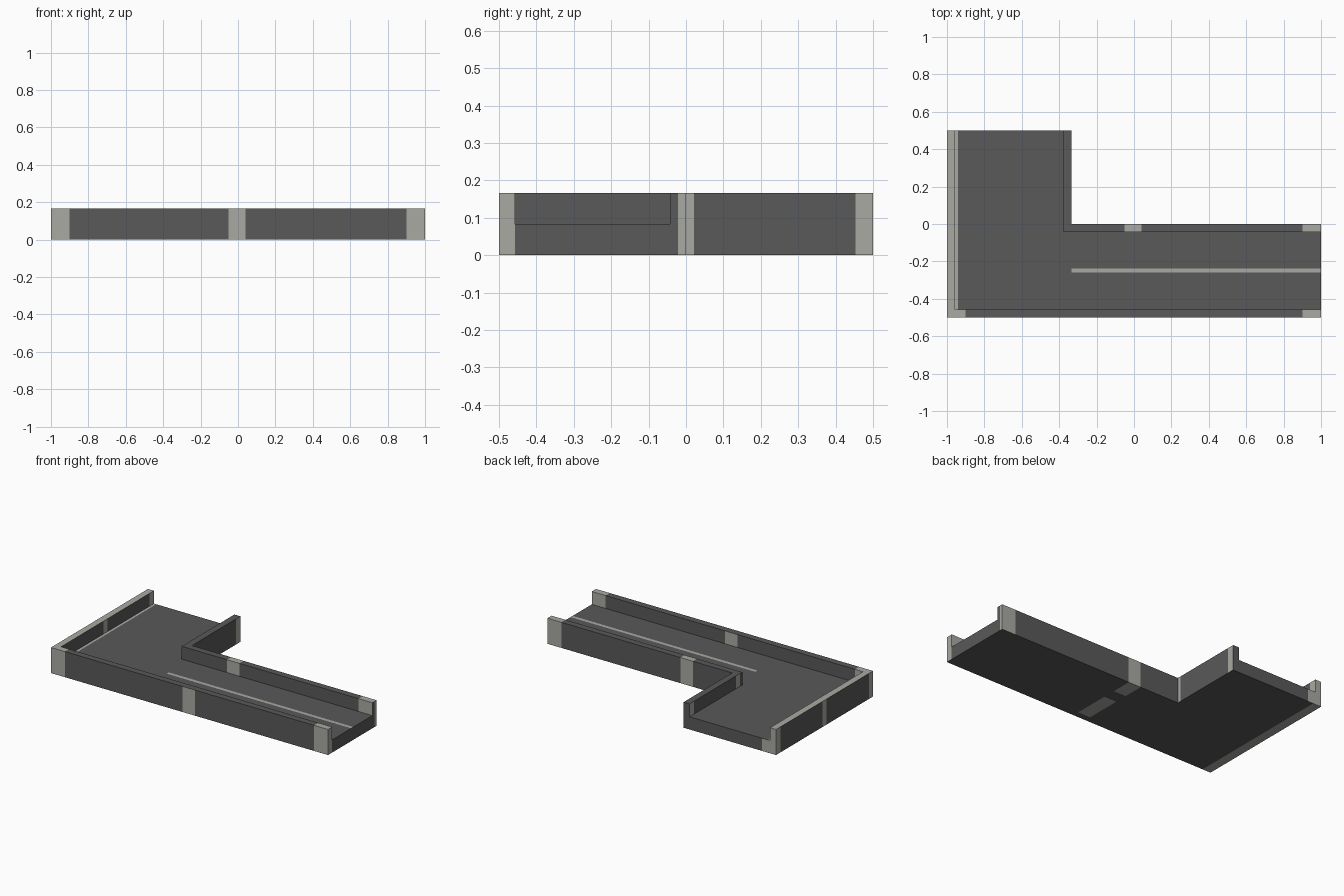
import bpy, bmesh, math
from mathutils import Vector

if "Cube" in bpy.data.objects:
    bpy.data.objects.remove(bpy.data.objects["Cube"])


def material(name, rgb):
    m = bpy.data.materials.new(name)
    m.diffuse_color = (*rgb, 1)
    m.use_nodes = True
    m.node_tree.nodes["Principled BSDF"].inputs["Base Color"].default_value = m.diffuse_color
    return m


dark = material("dark_grey", (0.1, 0.1, 0.1))
light = material("light_grey", (0.40, 0.40, 0.37))

# Key dimensions
IN_X, FLOOR, TOP, W = -0.333, 0.083, 0.167, 0.043

# Cut positions: wall faces plus the borders of the light patches
XS = [-1, -1 + W, -0.94, -0.9, IN_X - W, IN_X, -0.05, 0.04, 0.9, 1]
YS = [-0.5, -0.5 + W, -0.26, -0.238, -0.22, -0.135, -W, -0.022, 0, 0.022, 0.453, 0.5]
ZS = [0, FLOOR, TOP]


def solid(x, y, z):
    """L-shaped slab with walls along both long sides of the path."""
    if abs(x) > 1 or abs(y) > 0.5 or not 0 < z < TOP or (x > IN_X and y > 0):
        return False
    if z < FLOOR:
        return True
    outer = x < -1 + W or y < -0.5 + W
    inner = x > IN_X - W and y > -W
    return outer or inner


def is_light(c, n):
    """Painted patches chosen by facing direction and position."""
    x, y, z = c
    mid_x = -0.05 < x < 0.04
    if abs(n.y) > 0.5:
        return abs(x) > 0.9 or mid_x
    if abs(n.x) > 0.5:
        return abs(y) > 0.453 or abs(y) < 0.022
    if n.z < 0:
        return x < -0.94 or (mid_x and (-0.5 + W < y < -0.22 or y > -0.135))
    if x < -0.94:
        return True
    if z > FLOOR + 0.01:
        return abs(x) > 0.9 or (mid_x and y > -W)
    return x > IN_X and -0.26 < y < -0.238      # centre line


# Track: outer skin of the filled cells
bm = bmesh.new()
cuts = (XS, YS, ZS)
for i in range(len(XS) - 1):
    for j in range(len(YS) - 1):
        for k in range(len(ZS) - 1):
            lo = Vector((XS[i], YS[j], ZS[k]))
            hi = Vector((XS[i + 1], YS[j + 1], ZS[k + 1]))
            mid = (lo + hi) / 2
            if not solid(*mid):
                continue
            for a in range(3):
                for s in (-1, 1):
                    n = Vector((0, 0, 0))
                    n[a] = s
                    c = mid.copy()
                    c[a] = hi[a] if s > 0 else lo[a]
                    # just past this face, is there empty space?
                    if solid(*(c + n * 0.001)):
                        continue
                    b, d = (a + 1) % 3, (a + 2) % 3
                    quad = []
                    for p, q in ((lo, lo), (hi, lo), (hi, hi), (lo, hi)):
                        v = c.copy()
                        v[b], v[d] = p[b], q[d]
                        quad.append(v)
                    if s < 0:
                        quad.reverse()
                    f = bm.faces.new([bm.verts.new(v) for v in quad])
                    f.material_index = int(is_light(c, n))

bmesh.ops.remove_doubles(bm, verts=bm.verts, dist=1e-5)
bmesh.ops.dissolve_limit(bm, angle_limit=math.radians(1), verts=bm.verts,
                         edges=bm.edges, delimit={'MATERIAL'})
mesh = bpy.data.meshes.new("walled_corner_track")
bm.to_mesh(mesh)
bm.free()
mesh.materials.append(dark)
mesh.materials.append(light)
obj = bpy.data.objects.new("walled_corner_track", mesh)
bpy.context.collection.objects.link(obj)
